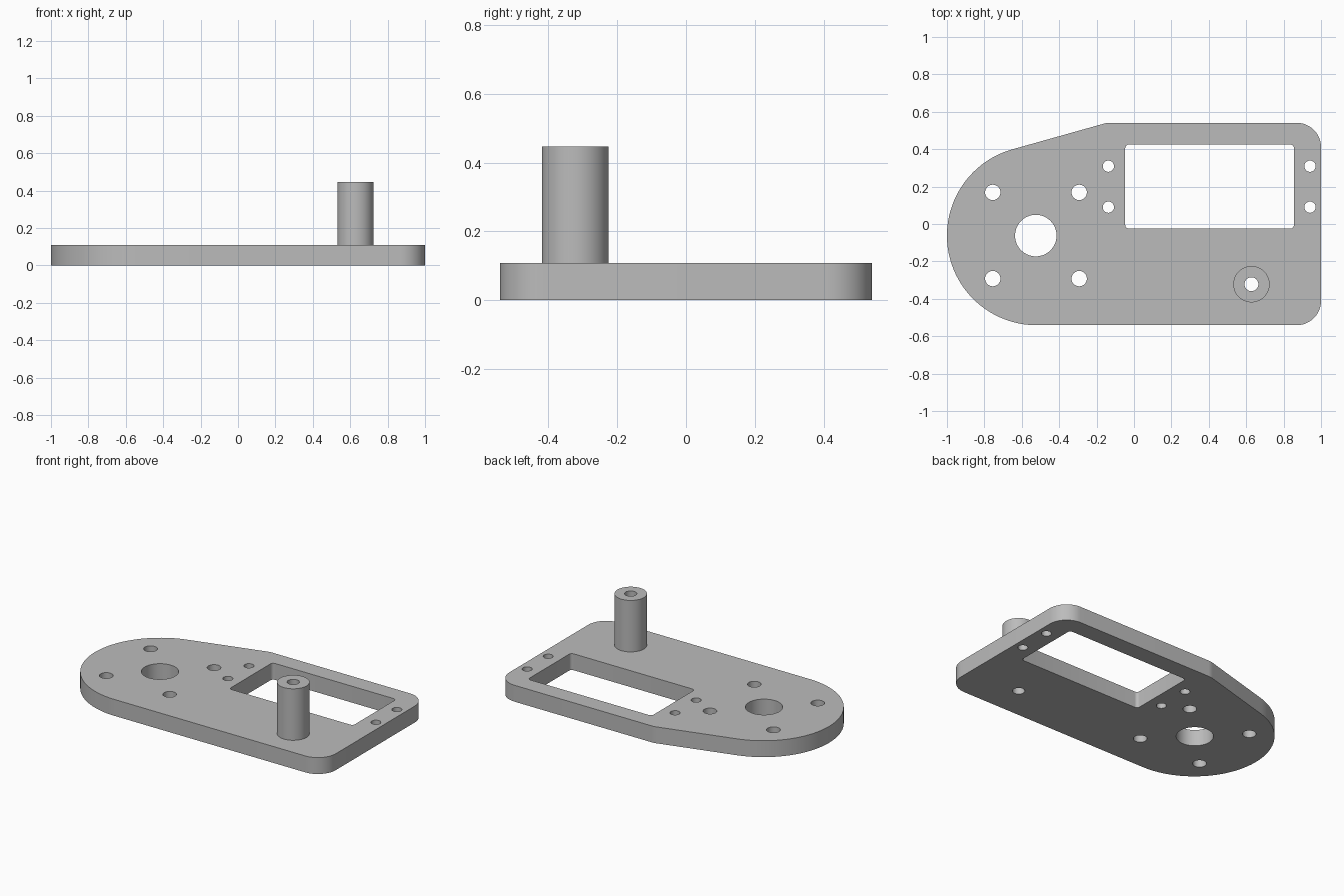
import bpy, bmesh, math
from mathutils import Vector

if "Cube" in bpy.data.objects:
    bpy.data.objects.remove(bpy.data.objects["Cube"], do_unlink=True)

PLATE_TOP, POST_TOP = 0.108, 0.447

grey = bpy.data.materials.new("plain grey")
grey.use_nodes = True
grey.diffuse_color = (0.5, 0.5, 0.5, 1)
grey.node_tree.nodes["Principled BSDF"].inputs["Base Color"].default_value = (0.5, 0.5, 0.5, 1)


def arc(center, r, start, end, steps):
    return [Vector((center[0] + r * math.cos(a), center[1] + r * math.sin(a)))
            for a in (start + (end - start) * i / steps for i in range(steps + 1))]


def circle(x, y, r, steps=64):
    return arc((x, y), r, 0, math.tau, steps)[:-1]


def fillet(prev, p, nxt, r, steps=12):
    """Round the corner p between its two neighbours."""
    prev, p, nxt = Vector(prev), Vector(p), Vector(nxt)
    u, v = (prev - p).normalized(), (nxt - p).normalized()
    half = u.angle(v) / 2
    c = p + (u + v).normalized() * (r / math.sin(half))
    s, e = p + u * (r / math.tan(half)) - c, p + v * (r / math.tan(half)) - c
    a = math.atan2(s.y, s.x)
    turn = (math.atan2(e.y, e.x) - a + math.pi) % math.tau - math.pi
    return arc(c, r, a, a + turn, steps)


def extrude_profile(name, loops, z0, z1, drop_base=False):
    """Extrude an outline with holes into a solid."""
    curve = bpy.data.curves.new(name + "_profile", "CURVE")
    curve.dimensions, curve.fill_mode = "2D", "BOTH"
    curve.extrude = (z1 - z0) / 2
    for loop in loops:
        spline = curve.splines.new("POLY")
        spline.points.add(len(loop) - 1)
        for point, co in zip(spline.points, loop):
            point.co = (co.x, co.y, 0, 1)
        spline.use_cyclic_u = True
    helper = bpy.data.objects.new(name + "_profile", curve)
    bpy.context.scene.collection.objects.link(helper)
    bpy.context.view_layer.update()
    mesh = bpy.data.meshes.new_from_object(helper.evaluated_get(bpy.context.evaluated_depsgraph_get()))
    bpy.data.objects.remove(helper, do_unlink=True)

    bm = bmesh.new()
    bm.from_mesh(mesh)
    bmesh.ops.remove_doubles(bm, verts=bm.verts, dist=0.0001)
    bmesh.ops.translate(bm, verts=bm.verts, vec=(0, 0, (z0 + z1) / 2))
    bmesh.ops.recalc_face_normals(bm, faces=bm.faces)
    if drop_base:
        base = [f for f in bm.faces if f.normal.z < -0.9]
        bmesh.ops.delete(bm, geom=base, context="FACES")
    bm.to_mesh(mesh)
    bm.free()
    mesh.name = name
    mesh.materials.clear()
    mesh.materials.append(grey)
    obj = bpy.data.objects.new(name, mesh)
    bpy.context.scene.collection.objects.link(obj)
    bpy.ops.object.select_all(action="DESELECT")
    obj.select_set(True)
    bpy.context.view_layer.objects.active = obj
    bpy.ops.object.shade_smooth_by_angle(angle=math.radians(30))
    return obj


# Plate outline: round end, tangent slope, straight sides with rounded corners
end, end_r = Vector((-0.521, -0.062)), 0.479
shoulder = Vector((-0.145, 0.541))
to_shoulder = shoulder - end
tangent = math.atan2(to_shoulder.y, to_shoulder.x) + math.acos(end_r / to_shoulder.length)
outline = arc(end, end_r, tangent, 1.5 * math.pi, 72)
corners = [outline[-1], (1, -0.541), (1, 0.541), shoulder, outline[0]]
for i in (1, 2, 3):
    outline += fillet(corners[i - 1], corners[i], corners[i + 1], 0.13)

# Rectangular window with small corner radii
box = [(-0.047, -0.025), (0.855, -0.025), (0.855, 0.425), (-0.047, 0.425)]
window = []
for i in range(4):
    window += fillet(box[i - 1], box[i], box[(i + 1) % 4], 0.02, 6)

# Holes: shaft opening, four around it, two pairs beside the window, post bore
post = (0.628, -0.322)
holes = [circle(end.x - 0.004, end.y, 0.111), circle(*post, 0.037)]
holes += [circle(x, y, 0.041) for x in (-0.755, -0.293) for y in (-0.292, 0.169)]
holes += [circle(x, y, 0.03) for x in (-0.137, 0.941) for y in (0.09, 0.309)]

extrude_profile("base_plate", [outline, window] + holes, 0, PLATE_TOP)
extrude_profile("hollow_post", [circle(*post, 0.097), circle(*post, 0.037)],
                PLATE_TOP, POST_TOP, drop_base=True)
